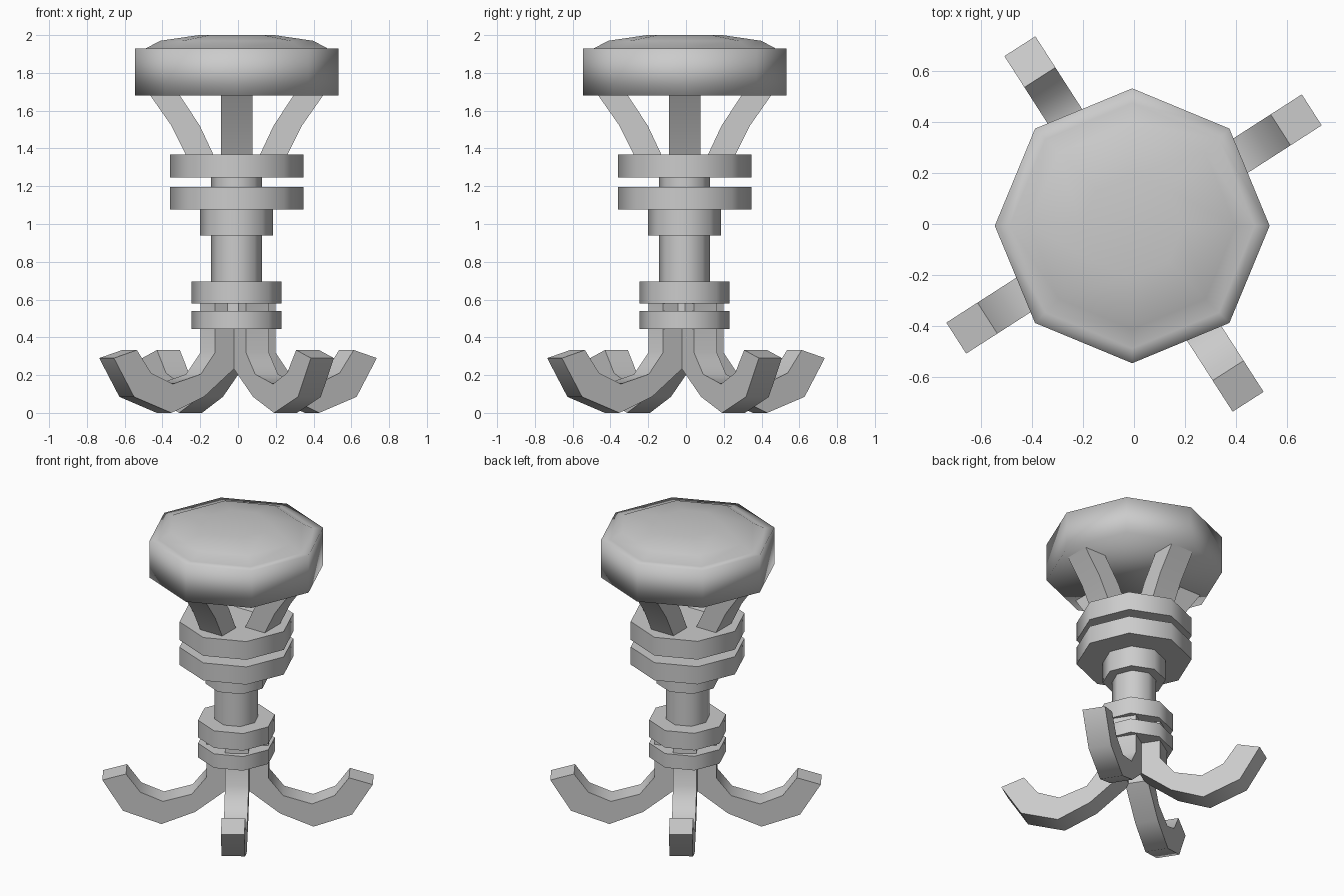
import bpy, bmesh, math
from mathutils import Matrix

cube = bpy.data.objects.get("Cube")
if cube:
    bpy.data.objects.remove(cube, do_unlink=True)

grey = bpy.data.materials.new("plain grey")
grey.use_nodes = True
GREY = (0.6, 0.6, 0.6, 1)
grey.diffuse_color = GREY
grey.node_tree.nodes["Principled BSDF"].inputs["Base Color"].default_value = GREY

AXIS = -0.007  # the column stands slightly off the middle of the feet


def finish(name, bm, angle):
    bmesh.ops.recalc_face_normals(bm, faces=bm.faces)
    mesh = bpy.data.meshes.new(name)
    bm.to_mesh(mesh)
    bm.free()
    mesh.materials.append(grey)
    ob = bpy.data.objects.new(name, mesh)
    bpy.context.collection.objects.link(ob)
    bpy.ops.object.select_all(action='DESELECT')
    ob.select_set(True)
    bpy.context.view_layer.objects.active = ob
    bpy.ops.object.shade_smooth_by_angle(angle=math.radians(angle))
    return ob


def turned(name, profile, angle=50, sides=8):
    """Closed solid from (radius, height) rings, corners on the axes."""
    bm = bmesh.new()
    rings = []
    for r, z in profile:
        rings.append([bm.verts.new((AXIS + r * math.cos(math.tau * i / sides),
                                    AXIS + r * math.sin(math.tau * i / sides), z))
                      for i in range(sides)])
    for a, b in zip(rings, rings[1:]):
        for i in range(sides):
            j = (i + 1) % sides
            bm.faces.new((a[i], a[j], b[j], b[i]))
    bm.faces.new(rings[0][::-1])
    bm.faces.new(rings[-1])
    return finish(name, bm, angle)


def bent_bar(name, inner, outer, width, turn, centre):
    """Bar of constant width whose side outline lies between two paths."""
    bm = bmesh.new()
    rings = []
    for (r0, z0), (r1, z1) in zip(inner, outer):
        rings.append([bm.verts.new(p) for p in (
            (r0, -width / 2, z0), (r0, width / 2, z0),
            (r1, width / 2, z1), (r1, -width / 2, z1))])
    for a, b in zip(rings, rings[1:]):
        for i in range(4):
            j = (i + 1) % 4
            bm.faces.new((a[i], a[j], b[j], b[i]))
    bm.faces.new(rings[0])
    bm.faces.new(rings[-1][::-1])
    move = Matrix.Translation((centre, centre, 0))
    bm.transform(move @ Matrix.Rotation(math.radians(turn), 4, 'Z'))
    return finish(name, bm, 50)


# Seat cushion with a narrow rim and low crown
turned("seat", [(0.538, 1.68), (0.538, 1.93), (0.48, 1.93),
                (0.405, 1.97), (0.2, 2.0)], angle=180)

# Column and its collars
for name, radius, low, high in (
        ("column", 0.135, 0.45, 1.3),
        ("upper_collar", 0.353, 1.245, 1.368),
        ("middle_collar", 0.353, 1.078, 1.197),
        ("sleeve", 0.193, 0.94, 1.078),
        ("lower_collar", 0.238, 0.58, 0.695),
        ("foot_collar", 0.238, 0.445, 0.54)):
    turned(name, [(radius, low), (radius, high)])

# Four struts under the seat and four curled feet
strut_in = [(0.12, 1.36), (0.195, 1.52), (0.32, 1.71)]
strut_out = [(0.265, 1.36), (0.345, 1.52), (0.478, 1.71)]
foot_in = [(0.05, 0.6), (0.05, 0.25), (0.26, 0.085),
           (0.465, 0.0), (0.7, 0.085), (0.827, 0.29)]
foot_out = [(0.19, 0.6), (0.19, 0.32), (0.28, 0.205),
            (0.456, 0.153), (0.594, 0.212), (0.682, 0.333)]
for k in range(4):
    bent_bar(f"seat_strut_{k + 1}", strut_in, strut_out, 0.165, 90 * k, AXIS)
    bent_bar(f"foot_{k + 1}", foot_in, foot_out, 0.144, 32.7 + 90 * k, 0)
